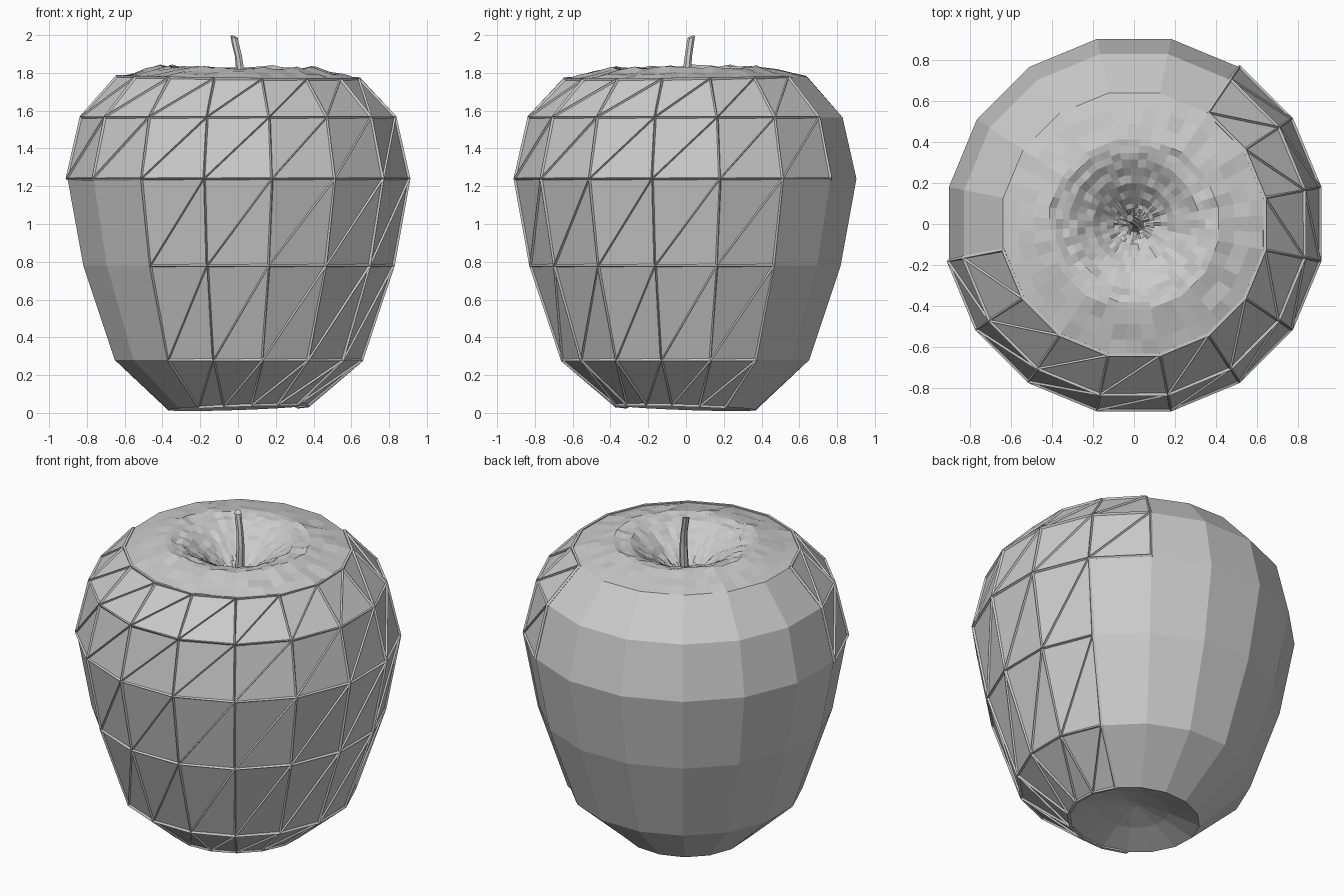
import bpy, bmesh, math, random

if "Cube" in bpy.data.objects:
    bpy.data.objects.remove(bpy.data.objects["Cube"])

random.seed(4)
SIDES = 16


def add_object(name, bm):
    mesh = bpy.data.meshes.new(name)
    bm.to_mesh(mesh)
    bm.free()
    ob = bpy.data.objects.new(name, mesh)
    bpy.context.collection.objects.link(ob)
    return ob


def loft(rings, sides, phase=0.5):
    """Stack rings (cx, cy, z, radius, tilt) and cap both ends."""
    bm = bmesh.new()
    loops = []
    for cx, cy, z, r, tilt in rings:
        loop = []
        for i in range(sides):
            a = 2 * math.pi * (i + phase) / sides
            dx, dy = r * math.cos(a), r * math.sin(a)
            loop.append(bm.verts.new((cx + dx, cy + dy, z + tilt * (dx - dy))))
        loops.append(loop)
    for lo, hi in zip(loops, loops[1:]):
        for i in range(sides):
            j = (i + 1) % sides
            bm.faces.new((lo[i], lo[j], hi[j], hi[i]))
    bm.faces.new(loops[0][::-1])
    bm.faces.new(loops[-1])
    return bm


# Profile of the fruit: (radius, z, tilt) from base hollow to stem hollow
profile = [(0.03, 0.13, 0), (0.2, 0.09, 0.02), (0.375, 0.028, 0.035),
           (0.665, 0.28, 0), (0.835, 0.78, 0), (0.92, 1.24, 0),
           (0.845, 1.565, 0), (0.65, 1.775, -0.012), (0.42, 1.832, -0.01),
           (0.32, 1.81, 0), (0.2, 1.74, 0), (0.1, 1.65, 0), (0.035, 1.61, 0)]
rings = [(0, 0, z, r, t) for r, z, t in profile]

# Fruit body: flat facets, with a finely dimpled crown
bm = loft(rings, SIDES)
crown = [e for e in bm.edges if all(v.co.z > 1.6 for v in e.verts)
         and all(math.hypot(v.co.x, v.co.y) < 0.7 for v in e.verts)]
bmesh.ops.subdivide_edges(bm, edges=crown, cuts=2, use_grid_fill=True)
for v in bm.verts:
    if v.co.z > 1.6 and math.hypot(v.co.x, v.co.y) < 0.63:
        v.co.z += random.uniform(-0.01, 0.008)
bmesh.ops.recalc_face_normals(bm, faces=bm.faces)
add_object("fruit_body", bm)

# Raised ridges along the triangle edges of the front and right skin
bm = loft(rings[2:8], SIDES)
drop = []
for f in bm.faces:
    c = f.calc_center_median()
    ang = math.degrees(math.atan2(c.y, c.x)) % 360
    ok = (ang > 185 or ang < 60) if c.z > 1.24 else (ang > 240 or ang < 40)
    if len(f.verts) > 4 or not ok:
        drop.append(f)
bmesh.ops.delete(bm, geom=drop, context='FACES')
for f in list(bm.faces):
    a, b, c, d = f.verts
    bmesh.utils.face_split(f, a, c)
ridges = add_object("skin_ridges", bm)
wire = ridges.modifiers.new("ridges", 'WIREFRAME')
wire.thickness = 0.022
wire.use_boundary = True
wire.use_even_offset = False

# Stem: slim and slightly bent, rising from the hollow
path = [(0.01, 0.0, 1.59, 0.05, 0), (0.012, 0.0, 1.66, 0.026, 0),
        (0.014, 0.004, 1.80, 0.023, 0), (0.003, 0.013, 1.89, 0.02, 0),
        (-0.014, 0.023, 1.96, 0.02, 0), (-0.02, 0.028, 1.99, 0.02, -0.3)]
bm = loft(path, 7)
bmesh.ops.recalc_face_normals(bm, faces=bm.faces)
stem = add_object("stem", bm)
